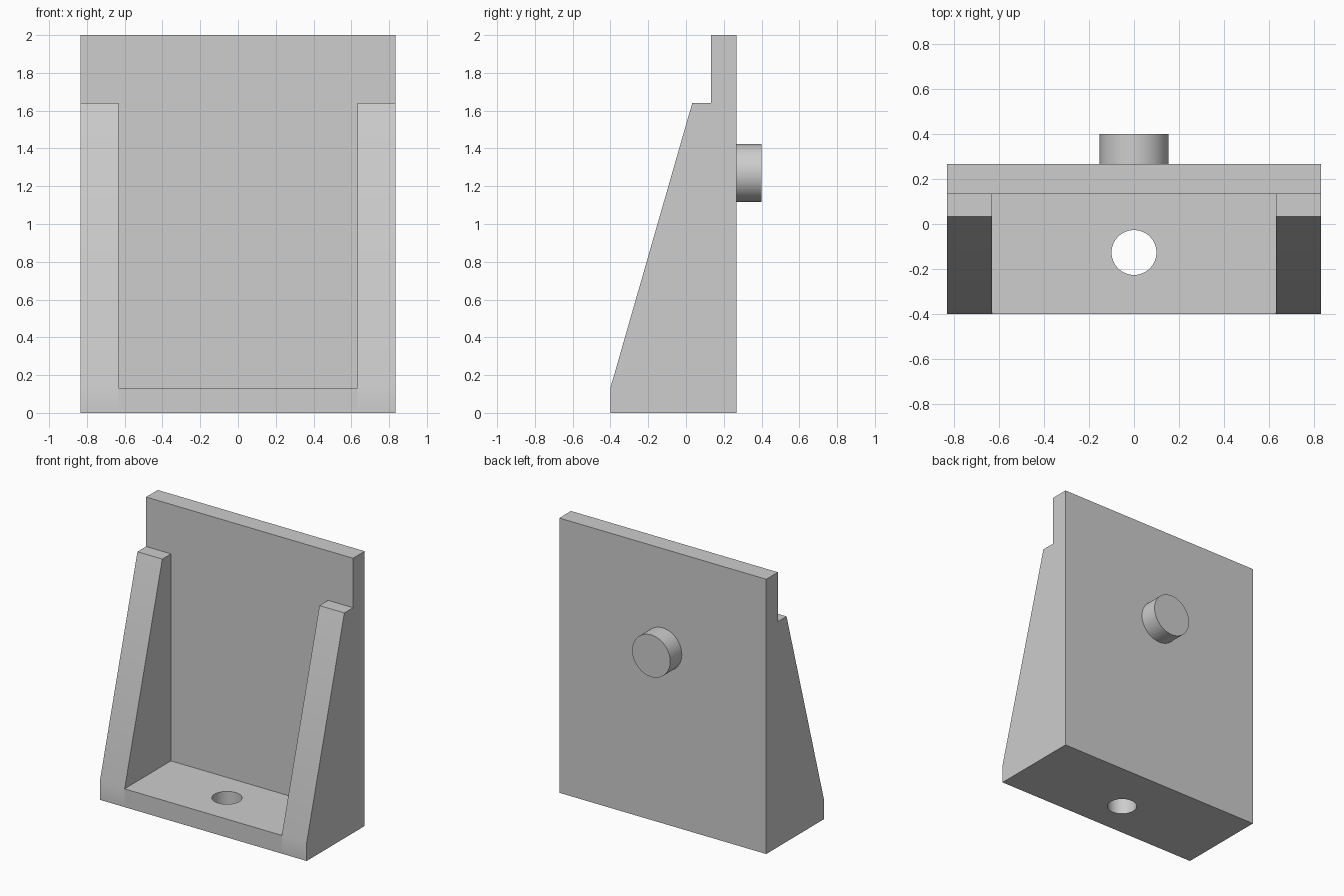
import bpy
import bmesh
import math
from mathutils import Matrix

cube = bpy.data.objects.get("Cube")
if cube:
    bpy.data.objects.remove(cube, do_unlink=True)

HALF_W, RIB_IN = 0.833, 0.633      # outer half width, inner side of ribs
FRONT, FACE, BACK = -0.4, 0.133, 0.267
BASE_H, RIB_H, TOP = 0.133, 1.64, 2.0

grey = bpy.data.materials.new("plain grey")
grey.use_nodes = True
colour = (0.61, 0.61, 0.61, 1)
grey.diffuse_color = colour
grey.node_tree.nodes["Principled BSDF"].inputs["Base Color"].default_value = colour


def make_object(name, bm):
    bmesh.ops.recalc_face_normals(bm, faces=bm.faces)
    mesh = bpy.data.meshes.new(name)
    bm.to_mesh(mesh)
    bm.free()
    mesh.materials.append(grey)
    obj = bpy.data.objects.new(name, mesh)
    bpy.context.collection.objects.link(obj)
    return obj


def slab(name, profile, x0, x1):
    """Extrude a (y, z) outline along x."""
    bm = bmesh.new()
    face = bm.faces.new([bm.verts.new((x0, y, z)) for y, z in profile])
    moved = bmesh.ops.extrude_face_region(bm, geom=[face])["geom"]
    verts = [v for v in moved if isinstance(v, bmesh.types.BMVert)]
    bmesh.ops.translate(bm, verts=verts, vec=(x1 - x0, 0, 0))
    return make_object(name, bm)


def rectangle(y0, y1, z0, z1):
    return [(y0, z0), (y1, z0), (y1, z1), (y0, z1)]


def cylinder(name, radius, depth, matrix):
    bm = bmesh.new()
    bmesh.ops.create_cone(bm, cap_ends=True, segments=64, radius1=radius,
                          radius2=radius, depth=depth, matrix=matrix)
    return make_object(name, bm)


# Upright plate and the base shelf between the ribs
plate = slab("back_plate", rectangle(FACE, BACK, 0, TOP), -HALF_W, HALF_W)
base = slab("base_shelf", rectangle(FRONT, FACE, 0, BASE_H), -RIB_IN, RIB_IN)

# Tapered side ribs
rib_outline = [(FRONT, 0), (FACE, 0), (FACE, RIB_H), (0.033, RIB_H), (FRONT, BASE_H)]
ribs = [slab("left_rib", rib_outline, RIB_IN, HALF_W),
        slab("right_rib", rib_outline, -HALF_W, -RIB_IN)]

# Round peg on the back
peg = cylinder("back_peg", 0.153, 0.4 - BACK,
               Matrix.Translation((0, (0.4 + BACK) / 2, 1.27))
               @ Matrix.Rotation(math.pi / 2, 4, "X"))

# Screw hole through the base
cutter = cylinder("hole_cutter", 0.1, 0.5, Matrix.Translation((0, -0.127, BASE_H / 2)))
cutter.hide_render = True
cut = base.modifiers.new("screw_hole", "BOOLEAN")
cut.operation = "DIFFERENCE"
cut.solver = "EXACT"
cut.object = cutter
bpy.ops.object.select_all(action="DESELECT")
bpy.context.view_layer.objects.active = base
base.select_set(True)
bpy.ops.object.modifier_apply(modifier=cut.name)
bpy.data.objects.remove(cutter, do_unlink=True)

# Smooth round walls and the soft lower bend of the ribs
for obj in [plate, base, peg] + ribs:
    obj.select_set(True)
bpy.ops.object.shade_smooth_by_angle(angle=math.radians(30))
